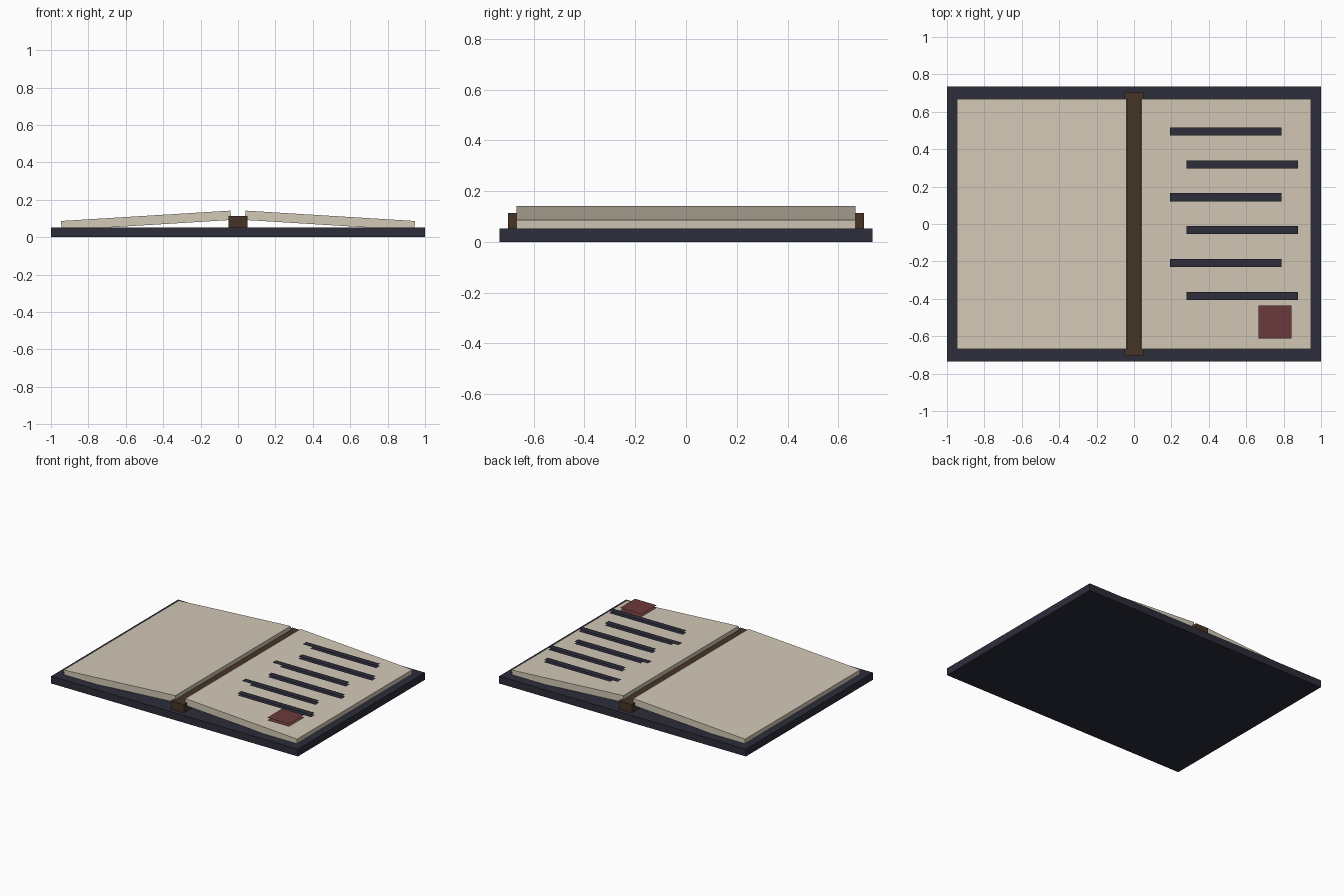
import bpy, bmesh, math
from mathutils import Matrix, Vector

if "Cube" in bpy.data.objects:
    bpy.data.objects.remove(bpy.data.objects["Cube"])


def material(name, rgb):
    m = bpy.data.materials.new(name)
    m.diffuse_color = (*rgb, 1)
    m.use_nodes = True
    m.node_tree.nodes["Principled BSDF"].inputs["Base Color"].default_value = m.diffuse_color
    return m


NAVY = material("navy", (0.025, 0.026, 0.042))
PAPER = material("paper", (0.65, 0.58, 0.47))
BROWN = material("brown", (0.062, 0.034, 0.020))
RED = material("red", (0.15, 0.042, 0.045))


def box(name, lo, hi, mat, matrix=None, open_sides=False):
    """Box between two corners; open_sides keeps only its top and bottom sheets."""
    lo, hi = Vector(lo), Vector(hi)
    bm = bmesh.new()
    bmesh.ops.create_cube(bm, size=1)
    bmesh.ops.scale(bm, vec=hi - lo, verts=bm.verts)
    bmesh.ops.translate(bm, vec=(lo + hi) / 2, verts=bm.verts)
    if open_sides:
        bm.normal_update()
        sides = [f for f in bm.faces if abs(f.normal.z) < 0.5]
        bmesh.ops.delete(bm, geom=sides, context='FACES')
    if matrix:
        bm.transform(matrix)
    me = bpy.data.meshes.new(name)
    bm.to_mesh(me)
    bm.free()
    me.materials.append(mat)
    ob = bpy.data.objects.new(name, me)
    bpy.context.collection.objects.link(ob)
    return ob


# Cover and spine
box("cover", (-1, -0.735, 0), (1, 0.735, 0.053), NAVY)
box("spine", (-0.052, -0.702, 0.05), (0.052, 0.702, 0.114), BROWN)

# Page blocks, sloping down from the spine
TILT = math.radians(3.5)
for side, name in ((1, "right_pages"), (-1, "left_pages")):
    place = Matrix.Translation((side * 0.04, 0, 0.142)) @ Matrix.Rotation(side * TILT, 4, 'Y')
    x0, x1 = sorted((0, side * 0.908))
    box(name, (x0, -0.667, -0.05), (x1, 0.667, 0), PAPER, place)

# Staggered lines on the right page, as level pairs of thin sheets
for i in range(6):
    x = 0.193 if i % 2 == 0 else 0.281
    y = 0.495 - i * 0.176
    box(f"page_line_{i + 1}", (x, y - 0.0215, 0.129), (x + 0.596, y + 0.0215, 0.145),
        NAVY, open_sides=True)

# Seal in the corner of the right page
box("seal", (0.666, -0.612, 0.129), (0.842, -0.436, 0.148), RED, open_sides=True)
